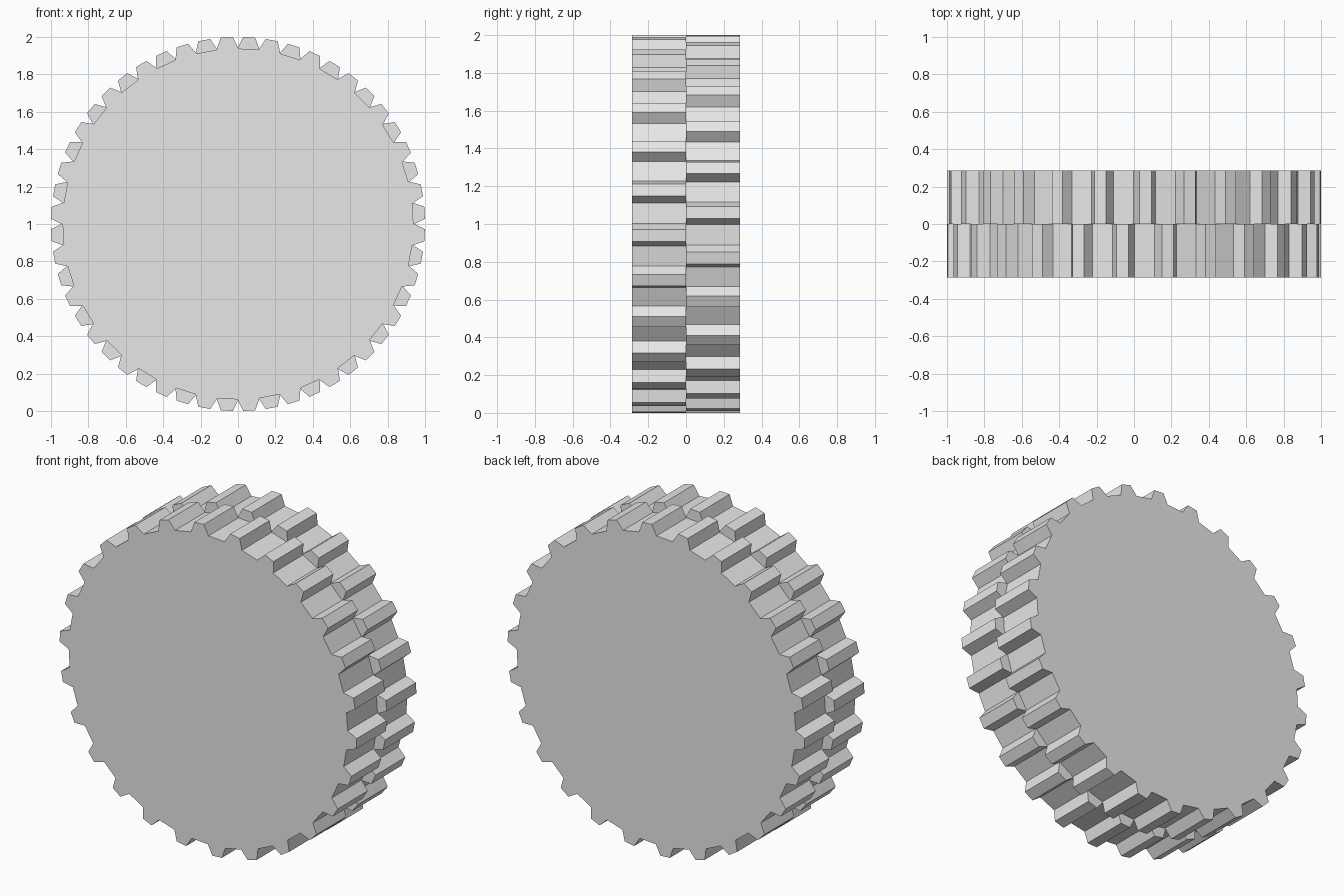
import bpy
import bmesh
from math import cos, sin, pi

TEETH = 26
PITCH = 2 * pi / TEETH
TIP_R, ROOT_R = 1.0, 0.938
TIP_HALF, BASE_HALF = 0.032, 0.063   # half angles of a tooth at tip and base
HALF_DEPTH = 0.287

cube = bpy.data.objects.get("Cube")
if cube:
    bpy.data.objects.remove(cube, do_unlink=True)

grey = bpy.data.materials.new("light grey")
grey.use_nodes = True
grey.diffuse_color = (0.8, 0.8, 0.8, 1)
grey.node_tree.nodes["Principled BSDF"].inputs["Base Color"].default_value = (0.8, 0.8, 0.8, 1)


def gear(name, y_start, y_end, phase):
    """Solid toothed disc whose axis runs along y."""
    bm = bmesh.new()
    outline = []
    for k in range(TEETH):
        a = k * PITCH + phase
        for r, d in ((ROOT_R, -BASE_HALF), (TIP_R, -TIP_HALF),
                     (TIP_R, TIP_HALF), (ROOT_R, BASE_HALF)):
            outline.append(bm.verts.new((r * cos(a + d), y_start, 1 + r * sin(a + d))))
    face = bm.faces.new(outline)
    result = bmesh.ops.extrude_face_region(bm, geom=[face], use_keep_orig=True)
    moved = [v for v in result["geom"] if isinstance(v, bmesh.types.BMVert)]
    bmesh.ops.translate(bm, verts=moved, vec=(0, y_end - y_start, 0))
    bmesh.ops.recalc_face_normals(bm, faces=bm.faces[:])
    mesh = bpy.data.meshes.new(name)
    bm.to_mesh(mesh)
    bm.free()
    mesh.materials.append(grey)
    obj = bpy.data.objects.new(name, mesh)
    bpy.context.collection.objects.link(obj)


# Two gears back to back, staggered by half a tooth
gear("front_gear", -HALF_DEPTH, 0, -PITCH / 4)
gear("back_gear", 0, HALF_DEPTH, PITCH / 4)
